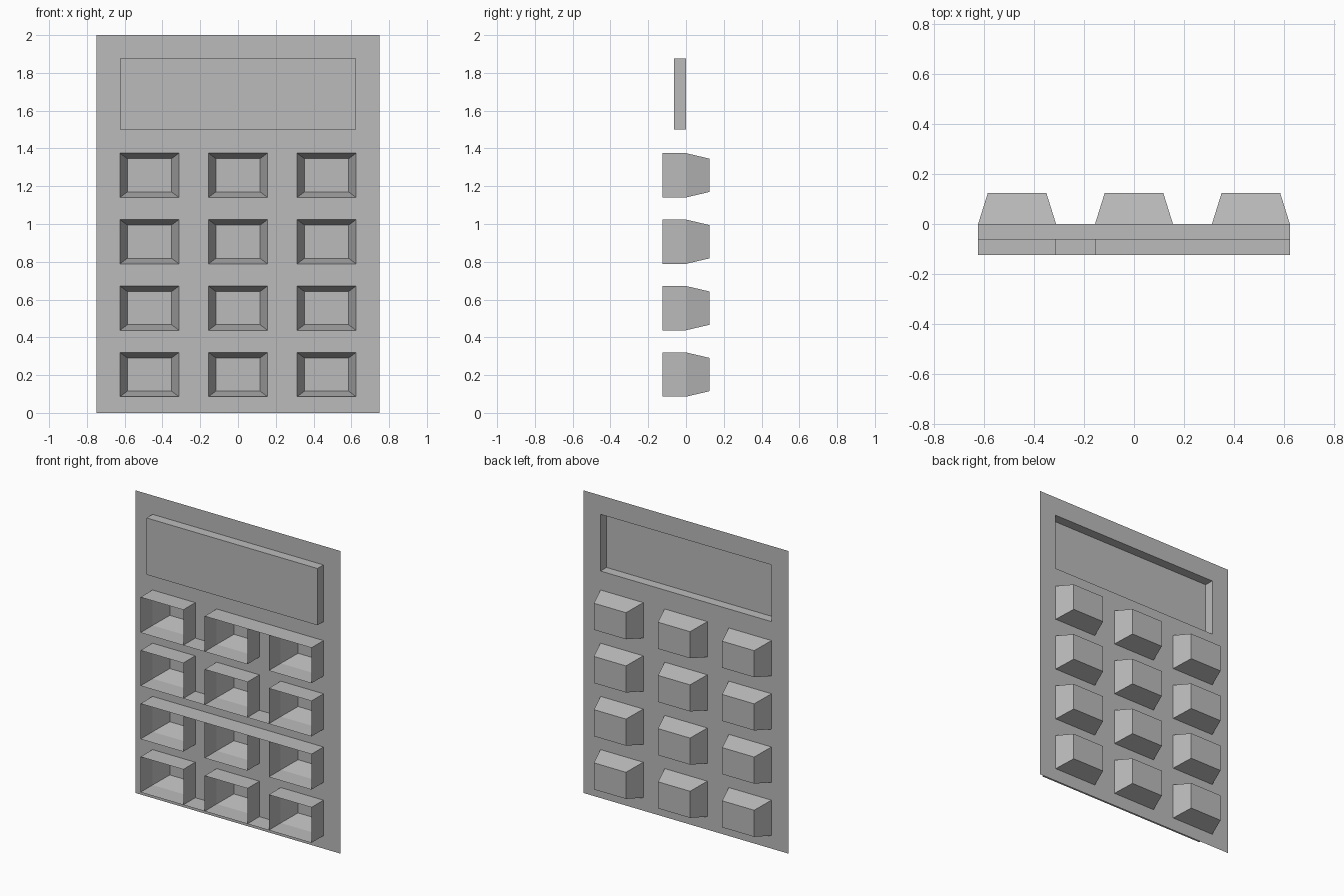
import bpy, bmesh

if "Cube" in bpy.data.objects:
    bpy.data.objects.remove(bpy.data.objects["Cube"])

# Single plain grey for the whole shell
GREY = (0.5, 0.5, 0.5, 1)
grey = bpy.data.materials.new("plain grey")
grey.use_nodes = True
grey.diffuse_color = GREY
grey.node_tree.nodes["Principled BSDF"].inputs["Base Color"].default_value = GREY

# Shared layout
KEY_W, KEY_H = 0.3125, 0.2344
DEPTH = 0.125
COLUMNS = [-0.4688, 0, 0.4688]
ROWS = [1.2578 - 0.3516 * i for i in range(4)]
SCREEN_Z = (1.5, 1.875)
SCREEN_X = 0.625


def finish(name, bm):
    mesh = bpy.data.meshes.new(name)
    bm.to_mesh(mesh)
    bm.free()
    mesh.materials.append(grey)
    obj = bpy.data.objects.new(name, mesh)
    bpy.context.collection.objects.link(obj)
    return obj


def ring(bm, cx, cz, w, h, y):
    return [bm.verts.new((cx + sx * w / 2, y, cz + sz * h / 2))
            for sx, sz in ((-1, -1), (1, -1), (1, 1), (-1, 1))]


def cup(name, cx, cz, w, h, sections):
    """Open rectangular cup through (y, scale) sections, capped at the last."""
    bm = bmesh.new()
    rings = [ring(bm, cx, cz, w * s, h * s, y) for y, s in sections]
    for a, b in zip(rings, rings[1:]):
        for i in range(4):
            j = (i + 1) % 4
            bm.faces.new((a[i], a[j], b[j], b[i]))
    bm.faces.new(rings[-1])
    bmesh.ops.recalc_face_normals(bm, faces=bm.faces)
    return finish(name, bm)


# Thin face plate: a grid of cells, leaving openings for screen and keys
xs = sorted([-0.75, 0.75] + [c + s * KEY_W / 2 for c in COLUMNS for s in (-1, 1)])
zs = sorted([0, 2, *SCREEN_Z] + [r + s * KEY_H / 2 for r in ROWS for s in (-1, 1)])


def is_open(x, z):
    if SCREEN_Z[0] < z < SCREEN_Z[1]:
        return abs(x) < SCREEN_X
    return (any(abs(x - c) < KEY_W / 2 for c in COLUMNS)
            and any(abs(z - r) < KEY_H / 2 for r in ROWS))


bm = bmesh.new()
grid = [[bm.verts.new((x, 0, z)) for z in zs] for x in xs]
for i in range(len(xs) - 1):
    for j in range(len(zs) - 1):
        if not is_open((xs[i] + xs[i + 1]) / 2, (zs[j] + zs[j + 1]) / 2):
            bm.faces.new((grid[i][j], grid[i][j + 1],
                          grid[i + 1][j + 1], grid[i + 1][j]))
finish("face_plate", bm)

# Recessed screen pocket
cup("screen_recess", 0, sum(SCREEN_Z) / 2, SCREEN_X * 2, SCREEN_Z[1] - SCREEN_Z[0],
    [(0, 1), (-DEPTH / 2, 1)])

# Hollow keys with a straight skirt and a tapered cap
for r, z in enumerate(ROWS):
    for c, x in enumerate(COLUMNS):
        cup(f"key_{r + 1}_{c + 1}", x, z, KEY_W, KEY_H,
            [(-DEPTH, 1), (0, 1), (DEPTH, 0.75)])

# Flat webs joining neighbouring skirts, at their top (1) or bottom (-1)
WEBS = [(-1, 1), (-1, -1), (1, 1), (-1, -1)]
for r, sides in enumerate(WEBS):
    for c, side in enumerate(sides):
        bm = bmesh.new()
        z = ROWS[r] + side * KEY_H / 2
        x0, x1 = COLUMNS[c] + KEY_W / 2, COLUMNS[c + 1] - KEY_W / 2
        bm.faces.new([bm.verts.new((x, y, z)) for x, y in
                      ((x0, -DEPTH), (x1, -DEPTH), (x1, 0), (x0, 0))])
        finish(f"web_{r + 1}_{c + 1}", bm)
